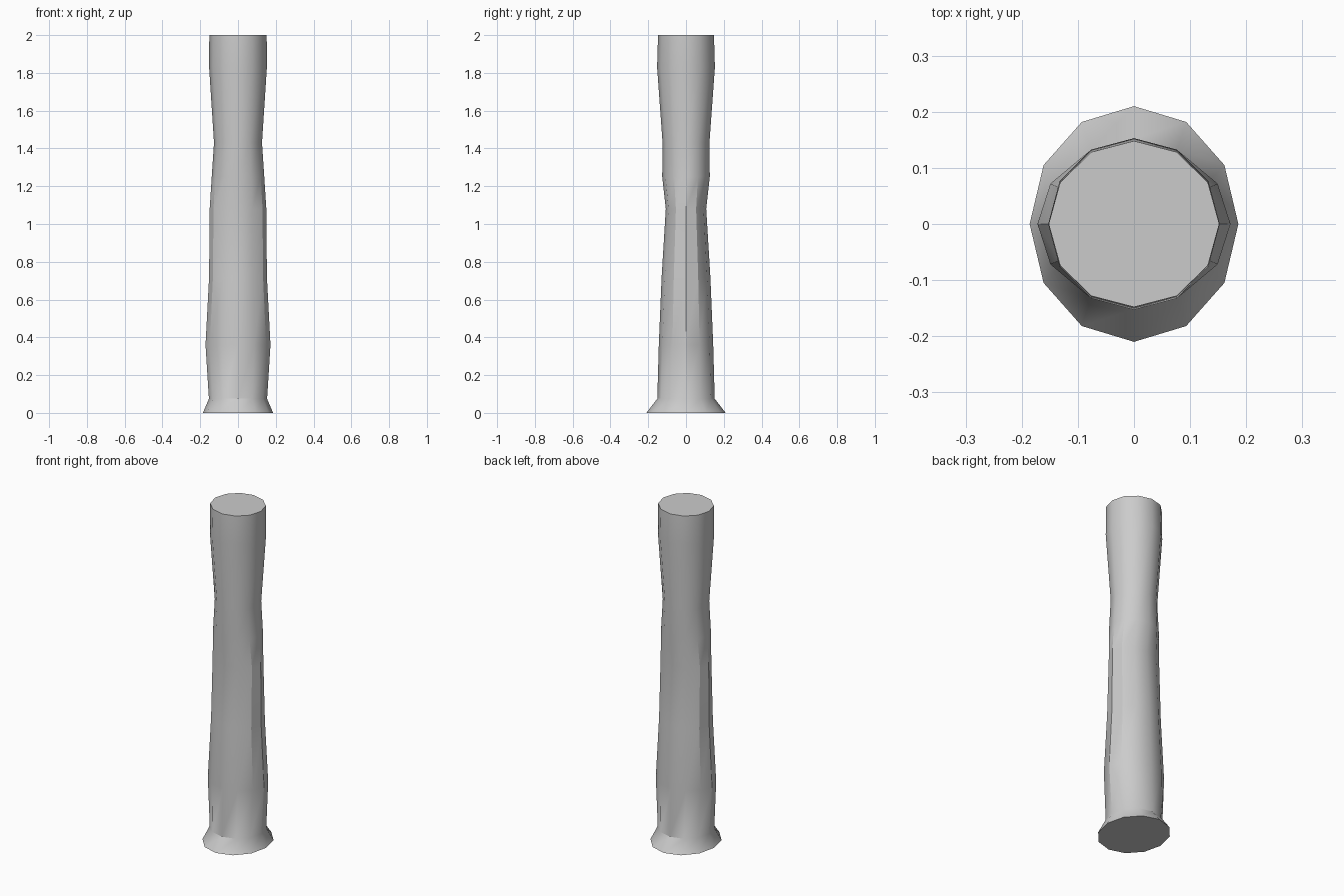
import bpy, bmesh, math

if "Cube" in bpy.data.objects:
    bpy.data.objects.remove(bpy.data.objects["Cube"])

SIDES = 12
# profile: height, half-width in x, half-width in y
PROFILE = [
    (0.00, 0.186, 0.210),
    (0.075, 0.154, 0.152),
    (0.36, 0.172, 0.144),
    (0.72, 0.153, 0.129),
    (1.08, 0.150, 0.107),
    (1.25, 0.139, 0.126),
    (1.43, 0.127, 0.124),
    (1.83, 0.153, 0.153),
    (2.00, 0.152, 0.148),
]

# loft the twelve-sided oval rings into one closed column
bm = bmesh.new()
rings = []
for z, rx, ry in PROFILE:
    angles = [2 * math.pi * i / SIDES for i in range(SIDES)]
    rings.append([bm.verts.new((rx * math.cos(a), ry * math.sin(a), z)) for a in angles])
for low, high in zip(rings, rings[1:]):
    for i in range(SIDES):
        j = (i + 1) % SIDES
        bm.faces.new((low[i], low[j], high[j], high[i]))

# end caps
bm.faces.new(rings[0][::-1])
bm.faces.new(rings[-1])

mesh = bpy.data.meshes.new("column")
bm.to_mesh(mesh)
bm.free()
column = bpy.data.objects.new("column", mesh)
bpy.context.collection.objects.link(column)

# smooth sides, sharp foot and rim
bpy.context.view_layer.objects.active = column
column.select_set(True)
bpy.ops.object.shade_smooth_by_angle(angle=math.radians(32))
